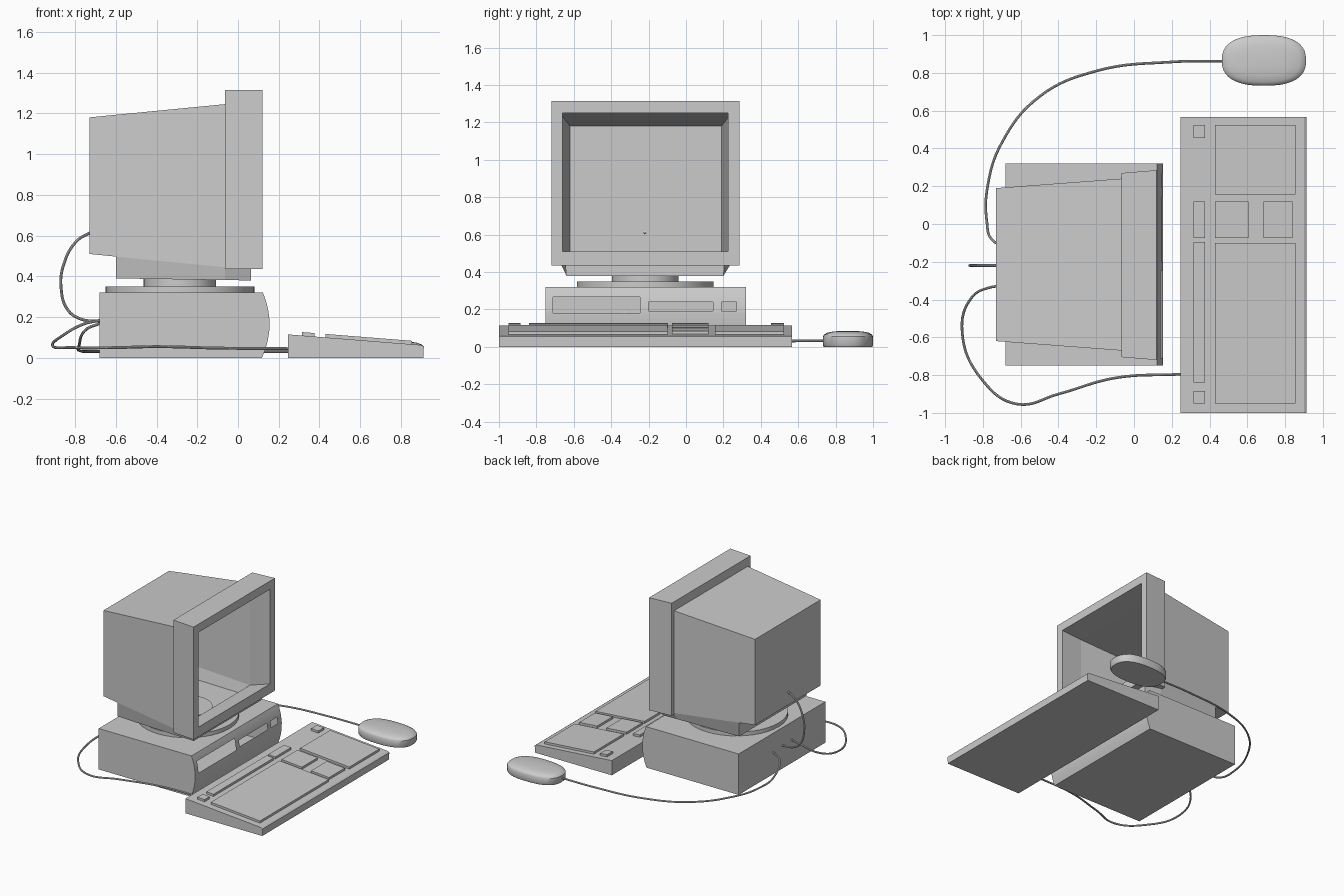
import bpy, bmesh, math

if "Cube" in bpy.data.objects:
    bpy.data.objects.remove(bpy.data.objects["Cube"])


def make(name, verts, faces, smooth=False):
    me = bpy.data.meshes.new(name)
    me.from_pydata(verts, [], faces)
    bm = bmesh.new()
    bm.from_mesh(me)
    bmesh.ops.remove_doubles(bm, verts=bm.verts, dist=1e-4)
    bmesh.ops.recalc_face_normals(bm, faces=bm.faces)
    bm.to_mesh(me)
    bm.free()
    ob = bpy.data.objects.new(name, me)
    bpy.context.collection.objects.link(ob)
    if smooth:
        smooth_object(ob)
    return ob


def smooth_object(ob):
    bpy.ops.object.select_all(action='DESELECT')
    ob.select_set(True)
    bpy.context.view_layer.objects.active = ob
    bpy.ops.object.shade_smooth_by_angle(angle=math.radians(35))


def bridge(rings, skip=(), cap_start=True, cap_end=True):
    """Join equal-size closed rings; skip holds (ring, side) quads to leave open."""
    n = len(rings[0])
    verts = [p for r in rings for p in r]
    faces = [(i*n + j, i*n + (j+1) % n, (i+1)*n + (j+1) % n, (i+1)*n + j)
             for i in range(len(rings) - 1) for j in range(n) if (i, j) not in skip]
    if cap_start:
        faces.append(tuple(range(n)))
    if cap_end:
        faces.append(tuple(range((len(rings)-1)*n, len(rings)*n)))
    return verts, faces


def rect(x, y0, y1, z0, z1):
    return [(x, y0, z0), (x, y1, z0), (x, y1, z1), (x, y0, z1)]


# Monitor housing: hollow tapered shell, floor open over the foot
shell = [rect(-.73, -.62, .19, .51, 1.18),
         rect(-.60, -.63, .20, .497, 1.193),
         rect(-.065, -.67, .24, .445, 1.245)]
make("monitor_shell", *bridge(shell, skip={(1, 0)}, cap_end=False))

# Screen surround with inward tapering opening
bezel = [shell[2],
         rect(-.065, -.705, .27, .435, 1.315),
         rect(.12, -.72, .285, .435, 1.315),
         rect(.12, -.66, .225, .51, 1.25),
         shell[2]]
make("monitor_bezel", *bridge(bezel, cap_start=False, cap_end=False))

# Foot under the monitor, an open topped tray following the shell slope
foot_bottom = [(-.6, -.63, .39), (-.065, -.64, .382), (.065, -.64, .38),
               (.065, .2, .38), (-.065, .2, .382), (-.6, .2, .39)]
foot_top = [(-.6, -.63, .497), (-.065, -.67, .445), (.065, -.645, .437),
            (.065, .205, .437), (-.065, .24, .445), (-.6, .2, .497)]
make("monitor_foot", *bridge([foot_bottom, foot_top], cap_end=False))


# Swivel discs
def disc(name, r, z0, z1, n=40):
    rings = [[(-.285 + r*math.cos(2*math.pi*k/n), -.218 + r*math.sin(2*math.pi*k/n), z)
              for k in range(n)] for z in (z0, z1)]
    make(name, *bridge(rings), smooth=True)


disc("swivel_plate", .365, .32, .35)
disc("swivel_neck", .178, .35, .40)


# Computer case: hollow, bowed front with drive and button openings
def front_x(z):
    return .155 - .035*((z - .165)/.16)**2


ys = [-.75, -.71, -.245, -.2, .145, .19, .27, .32]
zs = [0, .04, .08, .13, .18, .192, .24, .268, .295, .32]
holes = {(1, 4), (1, 5), (1, 6), (3, 5), (5, 5)}
verts = [(front_x(z), y, z) for y in ys for z in zs]
nz = len(zs)
faces = [(i*nz + j, (i+1)*nz + j, (i+1)*nz + j + 1, i*nz + j + 1)
         for i in range(len(ys) - 1) for j in range(nz - 1) if (i, j) not in holes]
b = len(verts)
verts += [(-.68, y, z) for y in (ys[0], ys[-1]) for z in (0, .32)]
last = (len(ys) - 1)*nz
faces += [(b, b+1, b+3, b+2),
          tuple([b] + list(range(nz)) + [b+1]),
          tuple([b+2] + list(range(last, last + nz)) + [b+3]),
          tuple([b] + [i*nz for i in range(len(ys))] + [b+2]),
          tuple([b+1] + [i*nz + nz - 1 for i in range(len(ys))] + [b+3])]
make("computer_case", verts, faces, smooth=True)


# Keyboard: wedge with raised key blocks
def kb_z(x):
    return .115 - .052*(x - .245)/.655


profile = [(.245, 0), (.91, 0), (.912, .055), (.9, .063), (.245, .115)]
make("keyboard_body", *bridge([[(x, y, z) for x, z in profile] for y in (-1, .567)]))

key_blocks = {
    "main_keys": (.43, .855, -.95, -.1),
    "number_pad": (.43, .855, .155, .525),
    "navigation_keys": (.43, .605, -.075, .12),
    "arrow_keys": (.685, .84, -.075, .12),
    "function_keys": (.315, .375, -.84, -.095),
    "system_keys": (.315, .375, -.075, .12),
    "escape_key": (.315, .375, -.95, -.885),
    "power_key": (.315, .375, .455, .525),
}
for name, (x0, x1, y0, y1) in key_blocks.items():
    rings = [[(x, y, kb_z(x) + d) for x, y in ((x0, y0), (x1, y0), (x1, y1), (x0, y1))]
             for d in (-.005, .017)]
    make(name, *bridge(rings))


# Mouse: rounded oval with domed top
def oval(s, z, n=40):
    pts = []
    for k in range(n):
        c, t = math.cos(2*math.pi*k/n), math.sin(2*math.pi*k/n)
        pts.append((.688 + s*.223*math.copysign(abs(c)**.8, c),
                    .866 + s*.134*math.copysign(abs(t)**.8, t), z))
    return pts


make("mouse_body", *bridge([oval(s, z) for s, z in (
    (.97, 0), (1, .01), (1, .055), (.96, .065), (.85, .075), (.6, .082), (.25, .086))]), smooth=True)


# Cables
def cable(name, pts):
    cu = bpy.data.curves.new(name, 'CURVE')
    cu.dimensions = '3D'
    cu.bevel_depth = .007
    cu.bevel_resolution = 2
    cu.resolution_u = 8
    cu.use_fill_caps = True
    sp = cu.splines.new('BEZIER')
    sp.bezier_points.add(len(pts) - 1)
    for bp, p in zip(sp.bezier_points, pts):
        bp.co = p
        bp.handle_left_type = bp.handle_right_type = 'AUTO'
    ob = bpy.data.objects.new(name, cu)
    bpy.context.collection.objects.link(ob)
    bpy.ops.object.select_all(action='DESELECT')
    ob.select_set(True)
    bpy.context.view_layer.objects.active = ob
    bpy.ops.object.convert(target='MESH')
    smooth_object(bpy.context.view_layer.objects.active)


cable("mouse_cable", [(.475, .862, .032), (.2, .858, .032), (-.2, .81, .032), (-.5, .675, .032),
                      (-.7, .43, .032), (-.775, .2, .035), (-.78, .02, .06),
                      (-.745, -.09, .14), (-.675, -.11, .17)])
cable("keyboard_cable", [(.25, -.795, .045), (-.1, -.815, .048), (-.4, -.9, .055), (-.62, -.953, .05),
                         (-.8, -.83, .05), (-.91, -.57, .06), (-.86, -.39, .11),
                         (-.76, -.335, .165), (-.675, -.33, .185)])
cable("monitor_cable", [(-.725, -.22, .615), (-.79, -.22, .575), (-.855, -.22, .46), (-.868, -.22, .34),
                        (-.835, -.22, .235), (-.77, -.22, .19), (-.675, -.22, .18)])
